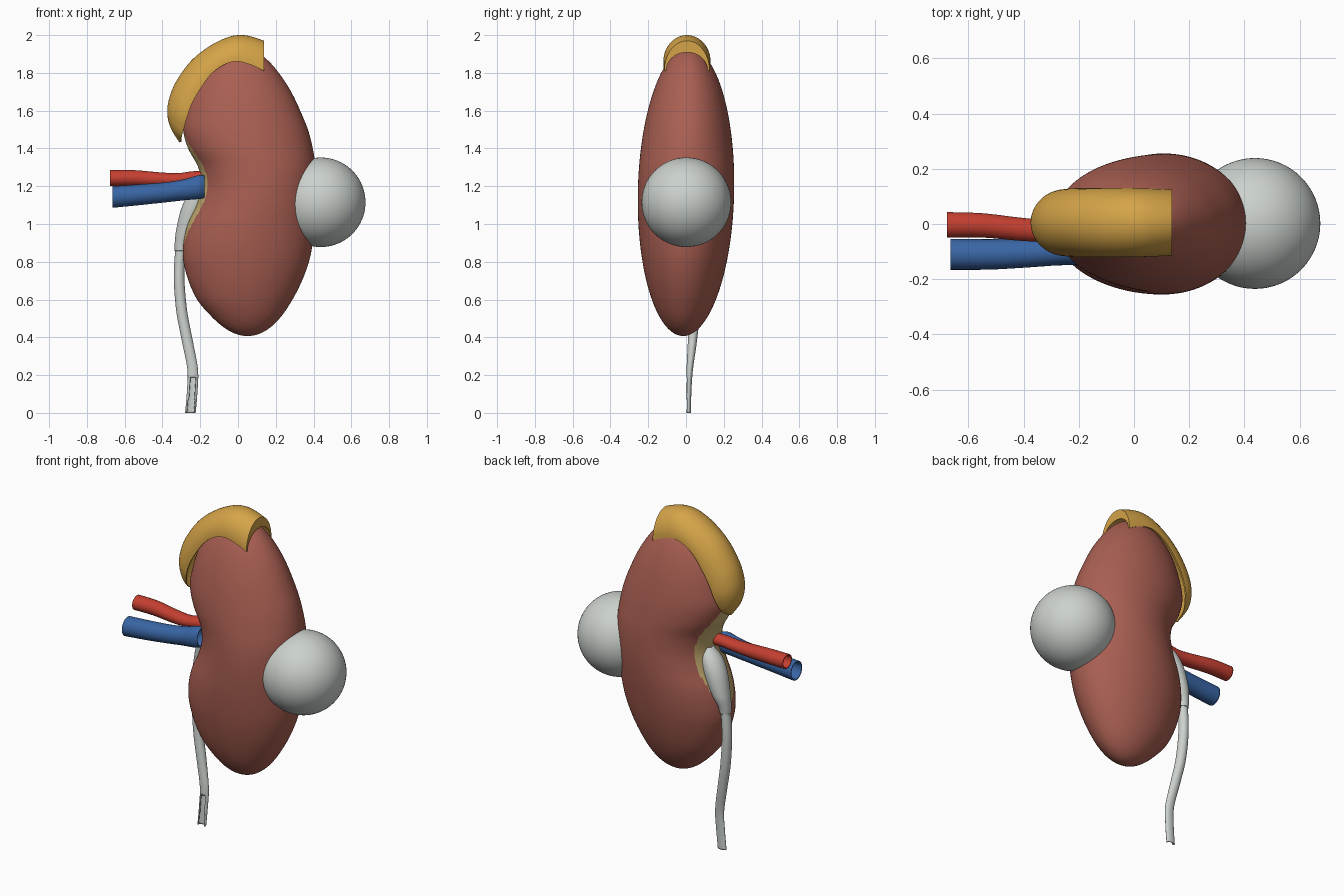
import bpy, bmesh, math

if "Cube" in bpy.data.objects:
    bpy.data.objects.remove(bpy.data.objects["Cube"])


def mat(name, rgb):
    m = bpy.data.materials.new(name)
    m.diffuse_color = (*rgb, 1)
    m.use_nodes = True
    m.node_tree.nodes["Principled BSDF"].inputs["Base Color"].default_value = m.diffuse_color
    return m


BROWN = mat("kidney_brown", (0.40, 0.115, 0.085))
GOLD = mat("gland_gold", (0.66, 0.37, 0.065))
FAT = mat("fat_yellow", (0.56, 0.42, 0.16))
RED = mat("artery_red", (0.55, 0.05, 0.03))
BLUE = mat("vein_blue", (0.04, 0.13, 0.37))
GREY = mat("pale_grey", (0.60, 0.64, 0.61))


def smooth_at(rows, t):
    """Catmull-Rom through rows of numbers, t from 0 to len(rows) - 1."""
    i = min(int(t), len(rows) - 2)
    f = t - i
    a, b, c, d = (rows[max(0, min(len(rows) - 1, i + k))] for k in (-1, 0, 1, 2))
    return [0.5 * (2 * q + (r - p) * f + (2 * p - 5 * q + 4 * r - s) * f * f
                   + (3 * q - p - 3 * r + s) * f ** 3)
            for p, q, r, s in zip(a, b, c, d)]


def finish(bm, name, mats, angle=40):
    bmesh.ops.recalc_face_normals(bm, faces=bm.faces)
    me = bpy.data.meshes.new(name)
    bm.to_mesh(me)
    bm.free()
    ob = bpy.data.objects.new(name, me)
    bpy.context.collection.objects.link(ob)
    for m in mats:
        me.materials.append(m)
    bpy.ops.object.select_all(action='DESELECT')
    ob.select_set(True)
    bpy.context.view_layer.objects.active = ob
    bpy.ops.object.shade_smooth_by_angle(angle=math.radians(angle))
    return ob


def loft(rings, caps):
    bm = bmesh.new()
    vs = [[bm.verts.new(p) for p in ring] for ring in rings]
    n = len(vs[0])
    for a, b in zip(vs, vs[1:]):
        for j in range(n):
            k = (j + 1) % n
            bm.faces.new((a[j], a[k], b[k], b[j]))
    if caps:
        bm.faces.new(vs[0])
        bm.faces.new(vs[-1])
    return bm


def tube(name, rows, axis, material, wall=0.008, slot=None, n=32):
    """Hollow vessel; rows hold x, y, z and the two section radii."""
    rings = []
    steps = (len(rows) - 1) * 8
    for i in range(steps + 1):
        x, y, z, r1, r2 = smooth_at(rows, i / 8)
        ring = []
        for j in range(n):
            c = math.cos(math.tau * j / n)
            s = math.sin(math.tau * j / n)
            ring.append((x, y + r1 * c, z + r2 * s) if axis == 'X'
                        else (x + r1 * c, y + r2 * s, z))
        rings.append(ring)
    bm = loft(rings, False)
    bmesh.ops.recalc_face_normals(bm, faces=bm.faces)
    if slot:
        cut = [f for f in bm.faces
               if f.calc_center_median().z < slot and f.normal.y < -0.93]
        bmesh.ops.delete(bm, geom=cut, context='FACES')
    ob = finish(bm, name, [material])
    mod = ob.modifiers.new("wall", 'SOLIDIFY')
    mod.thickness = wall
    mod.offset = -1
    return ob


# Kidney: bean of stacked ellipses; rows are height, centre x, width ratio
ZC, H = 1.17, 0.763
bean = [(0.407, .05, .36), (.5, .045, .366), (.6, .036, .38), (.8, .043, .38),
        (.9, .053, .366), (1.0, .07, .344), (1.1, .095, .316), (1.2, .108, .303),
        (1.3, .1, .315), (1.4, .066, .346), (1.5, .04, .366), (1.6, .027, .366),
        (1.7, .018, .366), (1.8, .012, .362), (1.933, .01, .36)]


def bean_at(z):
    for i in range(len(bean) - 1):
        if z <= bean[i + 1][0] or i == len(bean) - 2:
            f = (z - bean[i][0]) / (bean[i + 1][0] - bean[i][0])
            return smooth_at(bean, i + max(0, min(1, f)))[1:]


rings = []
for i in range(161):
    phi = 0.012 + (math.pi - 0.024) * i / 160
    u, s = -math.cos(phi), math.sin(phi)
    cx, ratio = bean_at(ZC + H * u)
    rings.append([(cx + ratio * s * math.cos(t), 0.015 * u + 0.255 * s * math.sin(t),
                   ZC + H * u) for t in (math.tau * j / 160 for j in range(160))])
bm = loft(rings, True)
# Fatty hilum patch on the concave side
for f in bm.faces:
    c = f.calc_center_median()
    if c.x < 0 and ((c.y - 0.01) / 0.125) ** 2 + ((c.z - 1.18) / 0.30) ** 2 < 1:
        f.material_index = 1
finish(bm, "kidney", [BROWN, FAT])

# Gland cap: arched shell; rows are crest x, z, lower edge x, z, half width
arch = [(.137, 1.97, .137, 1.81, .12), (.08, 1.99, .075, 1.84, .123),
        (.02, 2.0, .0, 1.86, .125), (-.05, 1.99, -.07, 1.845, .125),
        (-.15, 1.942, -.14, 1.795, .125), (-.25, 1.862, -.2, 1.715, .125),
        (-.33, 1.75, -.245, 1.635, .122), (-.368, 1.65, -.27, 1.565, .115),
        (-.373, 1.57, -.285, 1.51, .095), (-.352, 1.50, -.297, 1.465, .065),
        (-.31, 1.432, -.30, 1.435, .012)]
rings = []
for i in range(81):
    px, pz, qx, qz, w = smooth_at(arch, i / 8)
    ring = []
    for j in range(25):
        t = -math.pi / 2 + math.pi * j / 24
        d = 1 - math.cos(t)
        ring.append((px + (qx - px) * d, 0.005 + w * math.sin(t), pz + (qz - pz) * d))
    for j in range(24, -1, -1):
        t = -math.pi / 2 + math.pi * j / 24
        d = 1 - 0.62 * math.cos(t)
        ring.append((px + (qx - px) * d, 0.005 + 0.92 * w * math.sin(t),
                     pz + (qz - pz) * d))
    rings.append(ring)
finish(loft(rings, True), "gland_cap", [GOLD])

# Round cyst on the outer side
bm = bmesh.new()
bmesh.ops.create_uvsphere(bm, u_segments=64, v_segments=40, radius=0.237)
bmesh.ops.translate(bm, verts=bm.verts, vec=(0.438, 0.002, 1.115))
finish(bm, "cyst", [GREY])

# Blood vessels
tube("artery", [(-.677, -.003, 1.243, .046, .043), (-.55, -.005, 1.243, .044, .042),
                (-.42, -.018, 1.236, .042, .038), (-.32, -.025, 1.235, .040, .034),
                (-.24, -.02, 1.245, .038, .034), (-.14, -.01, 1.25, .036, .032)],
     'X', RED)
tube("vein", [(-.664, -.11, 1.143, .056, .057), (-.52, -.11, 1.155, .055, .055),
              (-.38, -.105, 1.168, .052, .053), (-.28, -.1, 1.182, .05, .056),
              (-.21, -.098, 1.195, .05, .063), (-.178, -.09, 1.197, .046, .06)],
     'X', BLUE)

# Funnel and the long duct below it
tube("renal_pelvis", [(-.17, .035, 1.22, .03, .03), (-.2, .04, 1.16, .06, .06),
                      (-.235, .05, 1.08, .066, .066), (-.275, .058, .97, .052, .055),
                      (-.298, .056, .90, .037, .04), (-.304, .054, .858, .031, .034)],
     'Z', GREY)
tube("ureter", [(-.304, .054, .88, .027, .029), (-.312, .052, .72, .028, .029),
                (-.298, .046, .54, .029, .028), (-.268, .034, .38, .029, .024),
                (-.24, .02, .23, .028, .017), (-.242, .015, .12, .028, .014),
                (-.252, .013, 0, .028, .013)],
     'Z', GREY, wall=0.005, slot=0.19)
